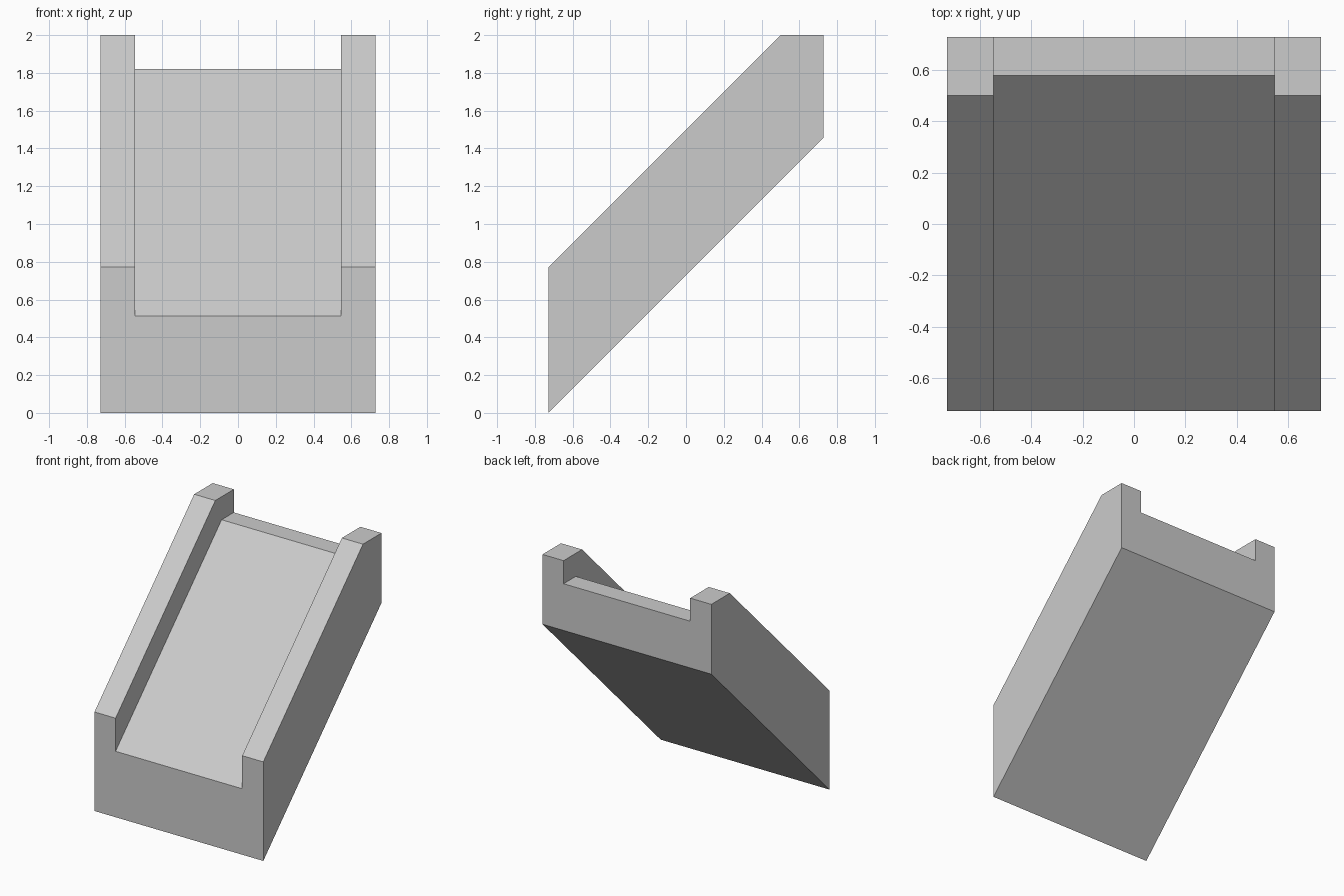
import bpy
import bmesh

cube = bpy.data.objects.get("Cube")
if cube:
    bpy.data.objects.remove(cube, do_unlink=True)

HALF = 0.728    # half of the width and depth
INNER = 0.546   # inner faces of the rails
BACK_Z = 1.456  # height of the underside at the back

grey = bpy.data.materials.new("plain grey")
grey.use_nodes = True
colour = (0.6, 0.6, 0.6, 1)
grey.diffuse_color = colour
grey.node_tree.nodes["Principled BSDF"].inputs["Base Color"].default_value = colour


def sloped_block(name, x0, x1, top_z, ledge):
    """Extrude a 45 degree ramp profile with a flat ledge at its upper end."""
    ledge_y = HALF - ledge
    front_z = top_z - (ledge_y + HALF)
    profile = [(-HALF, 0), (HALF, BACK_Z), (HALF, top_z),
               (ledge_y, top_z), (-HALF, front_z)]
    bm = bmesh.new()
    face = bm.faces.new([bm.verts.new((x0, y, z)) for y, z in profile])
    side = bmesh.ops.extrude_face_region(bm, geom=[face])["geom"]
    verts = [v for v in side if isinstance(v, bmesh.types.BMVert)]
    bmesh.ops.translate(bm, verts=verts, vec=(x1 - x0, 0, 0))
    bmesh.ops.recalc_face_normals(bm, faces=bm.faces)
    mesh = bpy.data.meshes.new(name)
    bm.to_mesh(mesh)
    bm.free()
    mesh.materials.append(grey)
    obj = bpy.data.objects.new(name, mesh)
    bpy.context.collection.objects.link(obj)


# Sunken ramp between two raised side rails
sloped_block("ramp", -INNER, INNER, 1.82, 0.15)
sloped_block("left_rail", INNER, HALF, 2, 0.228)
sloped_block("right_rail", -HALF, -INNER, 2, 0.228)
